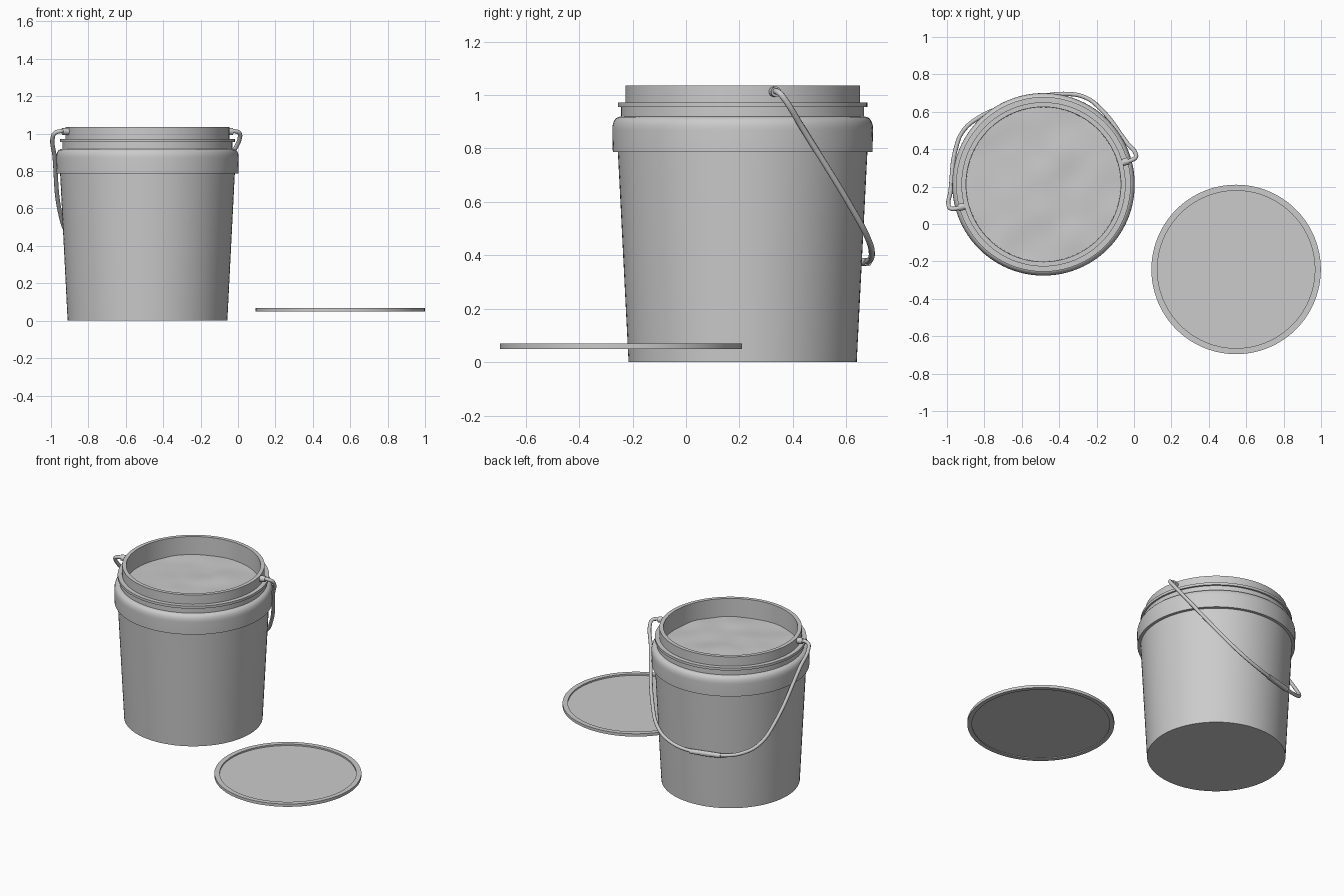
import bpy, bmesh, math
from mathutils import Vector, Matrix, noise

if "Cube" in bpy.data.objects:
    bpy.data.objects.remove(bpy.data.objects["Cube"])

BUCKET = Vector((-0.484, 0.212, 0))
LID = Vector((0.546, -0.243, 0))
SEG = 96


def finish(name, bm, loc=(0, 0, 0)):
    bmesh.ops.remove_doubles(bm, verts=bm.verts, dist=1e-5)
    bmesh.ops.recalc_face_normals(bm, faces=bm.faces)
    me = bpy.data.meshes.new(name)
    bm.to_mesh(me)
    bm.free()
    ob = bpy.data.objects.new(name, me)
    ob.location = loc
    bpy.context.collection.objects.link(ob)
    bpy.ops.object.select_all(action='DESELECT')
    ob.select_set(True)
    bpy.context.view_layer.objects.active = ob
    bpy.ops.object.shade_smooth_by_angle(angle=math.radians(30))
    return ob


def lathe(name, profile, loc):
    bm = bmesh.new()
    verts = [bm.verts.new((r, 0, z)) for r, z in profile]
    edges = [bm.edges.new(p) for p in zip(verts, verts[1:])]
    bmesh.ops.spin(bm, geom=verts + edges, axis=(0, 0, 1), cent=(0, 0, 0),
                   angle=math.tau, steps=SEG, use_duplicate=False)
    return finish(name, bm, loc)


# Bucket shell: tapered wall, rounded collar, flange, neck, inner wall
lathe("bucket", [
    (0, 0), (0.427, 0), (0.467, 0.787), (0.486, 0.787), (0.488, 0.87),
    (0.487, 0.885), (0.483, 0.9), (0.475, 0.912), (0.464, 0.918),
    (0.455, 0.919), (0.455, 0.955), (0.467, 0.955), (0.467, 0.972),
    (0.439, 0.972), (0.439, 1.035), (0.414, 1.035), (0.412, 0.88),
    (0.405, 0.02), (0, 0.02)], BUCKET)

# Lid: raised rim around a thin panel
lathe("lid", [
    (0, 0.056), (0.425, 0.056), (0.425, 0.05), (0.453, 0.05),
    (0.453, 0.069), (0.421, 0.069), (0.421, 0.059), (0, 0.059)], LID)

# Contents: gently uneven fill surface
bm = bmesh.new()
rings = [0.414 * i / 20 for i in range(21)]
line = [bm.verts.new((r, 0, 0.912)) for r in rings]
edges = [bm.edges.new(p) for p in zip(line, line[1:])]
bmesh.ops.spin(bm, geom=line + edges, axis=(0, 0, 1), cent=(0, 0, 0),
               angle=math.tau, steps=SEG, use_duplicate=False)
for v in bm.verts:
    v.co.z += 0.008 * noise.noise(Vector((v.co.x * 6, v.co.y * 6, 3.7)))
finish("contents", bm, BUCKET)

# Handle frame: pivot axis turned 15 degrees, bail hanging toward the back
TURN = math.radians(15.4)
U = Vector((math.cos(TURN), math.sin(TURN), 0))
V = Vector((-math.sin(TURN), math.cos(TURN), 0))
DOWN = (V * 0.461 + Vector((0, 0, -0.64))).normalized()
PIVOT = BUCKET + Vector((0, 0, 1.012))


def at(u, s):
    return PIVOT + U * u + DOWN * s


# Wire handle
half = [(0.44, 0), (0.49, 0), (0.512, 0.012), (0.519, 0.04), (0.49, 0.16),
        (0.397, 0.54), (0.335, 0.67), (0.25, 0.74), (0.1, 0.783)]
path = half + [(-u, s) for u, s in reversed(half)]
cu = bpy.data.curves.new("handle", 'CURVE')
cu.dimensions = '3D'
cu.bevel_depth = 0.0115
cu.bevel_resolution = 3
cu.resolution_u = 8
cu.use_fill_caps = True
sp = cu.splines.new('BEZIER')
sp.bezier_points.add(len(path) - 1)
for bp, (u, s) in zip(sp.bezier_points, path):
    bp.co = at(u, s)
    bp.handle_left_type = bp.handle_right_type = 'AUTO'
bpy.context.collection.objects.link(bpy.data.objects.new("handle", cu))


def rod(name, u0, u1, s, radius):
    bm = bmesh.new()
    rot = U.to_track_quat('Z', 'Y').to_matrix().to_4x4()
    bmesh.ops.create_cone(bm, cap_ends=True, segments=24, radius1=radius,
                          radius2=radius, depth=abs(u1 - u0),
                          matrix=Matrix.Translation(at((u0 + u1) / 2, s)) @ rot)
    finish(name, bm)


# Grip sleeve and the two pivot bosses
rod("grip", -0.1, 0.1, 0.785, 0.0155)
for side, label in ((1, "right"), (-1, "left")):
    rod("pivot_boss_" + label, side * 0.43, side * 0.472, 0, 0.019)
